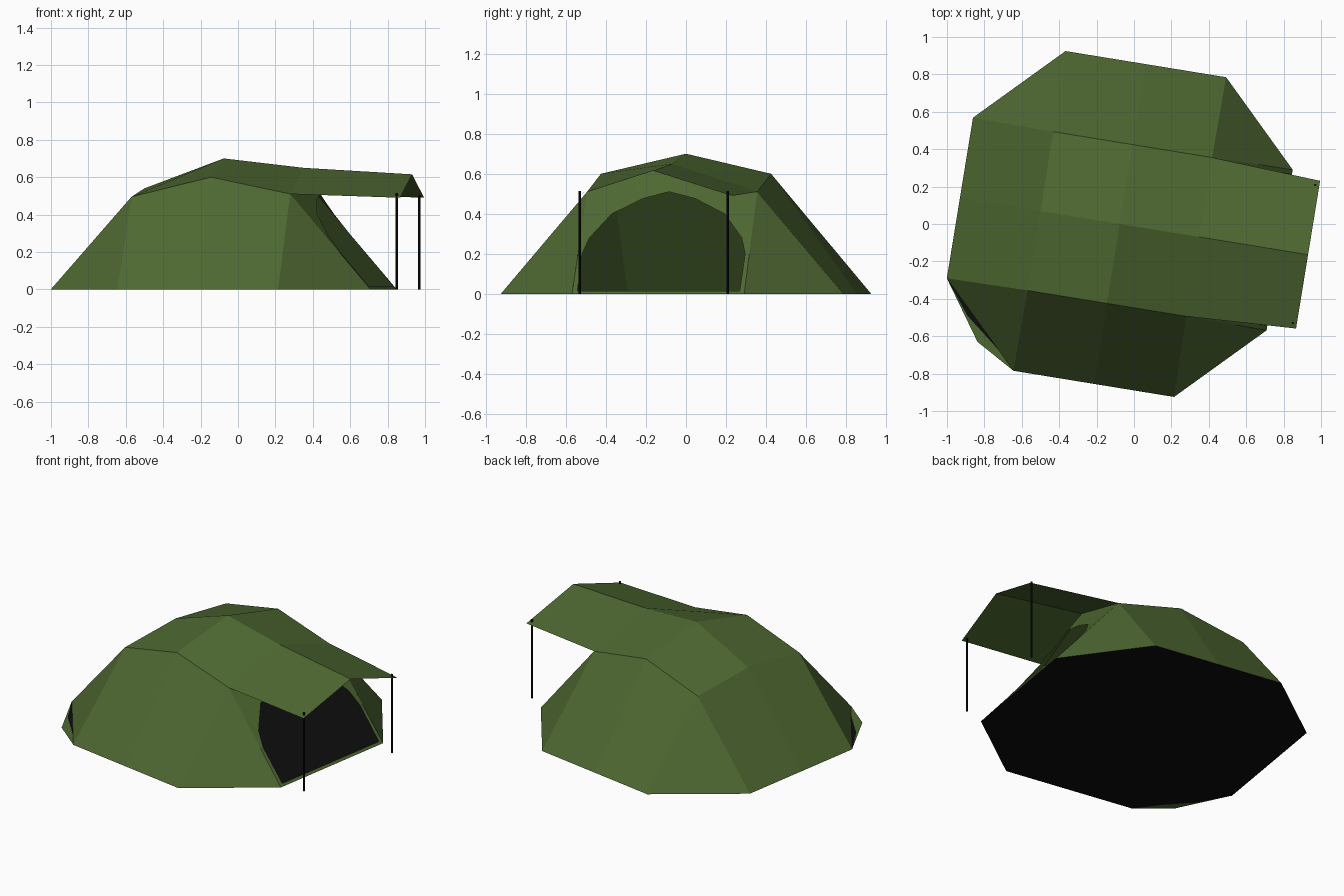
import bpy
import bmesh
from math import radians
from mathutils import Matrix, Vector

if "Cube" in bpy.data.objects:
    bpy.data.objects.remove(bpy.data.objects["Cube"], do_unlink=True)

# The tent is turned slightly on its plot
PLACE = Matrix.Translation((-0.076, 0, 0)) @ Matrix.Rotation(radians(-9.25), 4, "Z")
INSIDE = Vector((0, 0, 0.2))


def material(name, color):
    mat = bpy.data.materials.new(name)
    mat.use_nodes = True
    mat.diffuse_color = color
    bsdf = mat.node_tree.nodes["Principled BSDF"]
    bsdf.inputs["Base Color"].default_value = color
    bsdf.inputs["Roughness"].default_value = 0.9
    return mat


green = material("green canvas", (0.076, 0.138, 0.031, 1))
black = material("black groundsheet", (0.004, 0.004, 0.004, 1))


def finish(name, bm, mat):
    mesh = bpy.data.meshes.new(name)
    bm.to_mesh(mesh)
    bm.free()
    mesh.materials.append(mat)
    obj = bpy.data.objects.new(name, mesh)
    obj.matrix_world = PLACE
    bpy.context.collection.objects.link(obj)
    return obj


def sheet(name, faces, mat=green):
    """Cloth made of faces given as corner points, all turned outward."""
    bm = bmesh.new()
    for pts in faces:
        bm.faces.new([bm.verts.new(p) for p in pts])
    bmesh.ops.remove_doubles(bm, verts=bm.verts, dist=0.0005)
    bm.normal_update()
    for f in bm.faces:
        if f.normal.dot(f.calc_center_median() - INSIDE) < 0:
            f.normal_flip()
    return finish(name, bm, mat)


def strip(lower, upper):
    """Quads between two rows of points."""
    return [(lower[i], lower[i + 1], upper[i + 1], upper[i])
            for i in range(len(lower) - 1)]


def mirror(points):
    return [(x, -y, z) for x, y, z in points]


# Main dimensions: octagonal base, square roof
BASE, HALF, ROOF = 0.866, 0.435, 0.43
back_z = (0.495, 0.54, 0.495)
mid_z = (0.60, 0.70, 0.60)
front_z = (0.51, 0.65, 0.51)
across = (-ROOF, 0, ROOF)


def row(x, heights):
    return [(x, y, z) for y, z in zip(across, heights)]


back, middle, front = row(-ROOF, back_z), row(0, mid_z), row(ROOF, front_z)

# Roof and the awning that continues it over the door
sheet("roof", strip(back, middle) + strip(middle, front))
awning_edge = [(1.02, -0.40, 0.49), (1.02, 0, 0.615), (1.02, 0.40, 0.49)]
sheet("awning", strip(front, awning_edge))

# Back wall and the two side walls
sheet("back_wall", strip([(-BASE, y, 0) for y in (-HALF, 0, HALF)], back))
for side, i in (("right", 0), ("left", 2)):
    s = i - 1
    ground = [(x, s * BASE, 0) for x in (-HALF, 0, HALF)]
    sheet(side + "_wall", strip(ground, [back[i], middle[i], front[i]]))
    # Triangular corner panels
    for end, x, top in (("back", -1, back[i]), ("front", 1, front[i])):
        sheet(f"{end}_{side}_corner",
              [(top, (x * BASE, s * HALF, 0), (x * HALF, s * BASE, 0))])


# Front wall around an arched doorway
def on_front(y, z):
    top = front_z[1] - (front_z[1] - front_z[0]) * abs(y) / ROOF
    return (BASE - (BASE - ROOF) * min(z / top, 1), y, z)


door = [on_front(*p) for p in
        ((0.41, 0), (0.412, 0.2), (0.385, 0.28), (0.285, 0.40), (0.13, 0.477), (0, 0.51))]
rim = [on_front(*p) for p in
       ((HALF, 0), (0.433, 0.2), (0.432, 0.35), (ROOF, 0.51), (0.215, 0.58), (0, 0.65))]
sheet("front_wall", strip(door, rim) + strip(mirror(door), mirror(rim)))
sheet("door_sill", [(on_front(-0.41, 0), on_front(0.41, 0),
                     on_front(0.41, 0.015), on_front(-0.41, 0.015))])

# Groundsheet
sheet("floor", [[(BASE, -HALF, 0), (BASE, HALF, 0), (HALF, BASE, 0), (-HALF, BASE, 0),
                 (-BASE, HALF, 0), (-BASE, -HALF, 0), (-HALF, -BASE, 0), (HALF, -BASE, 0)]], black)

# Loose hem at one back corner, with groundsheet showing behind it
hem_start, hem_end = (-BASE, -HALF, 0.002), (-HALF, -BASE, 0.002)
gap_end, gap_mid = (-0.53, -0.77, 0.002), (-0.725, -0.615, 0.002)
sheet("floor_edge", [(hem_start, gap_mid, gap_end)], black)
sheet("loose_hem", [(hem_start, (-0.65, -0.744, 0.002), gap_mid),
                    (gap_mid, (-0.65, -0.744, 0.002), hem_end, gap_end)])

# Awning poles
for side, s in (("right", -1), ("left", 1)):
    bm = bmesh.new()
    bmesh.ops.create_cone(bm, cap_ends=True, segments=8, radius1=0.006, radius2=0.006,
                          depth=0.515, matrix=Matrix.Translation((0.998, s * 0.374, 0.2575)))
    finish(side + "_awning_pole", bm, black)
